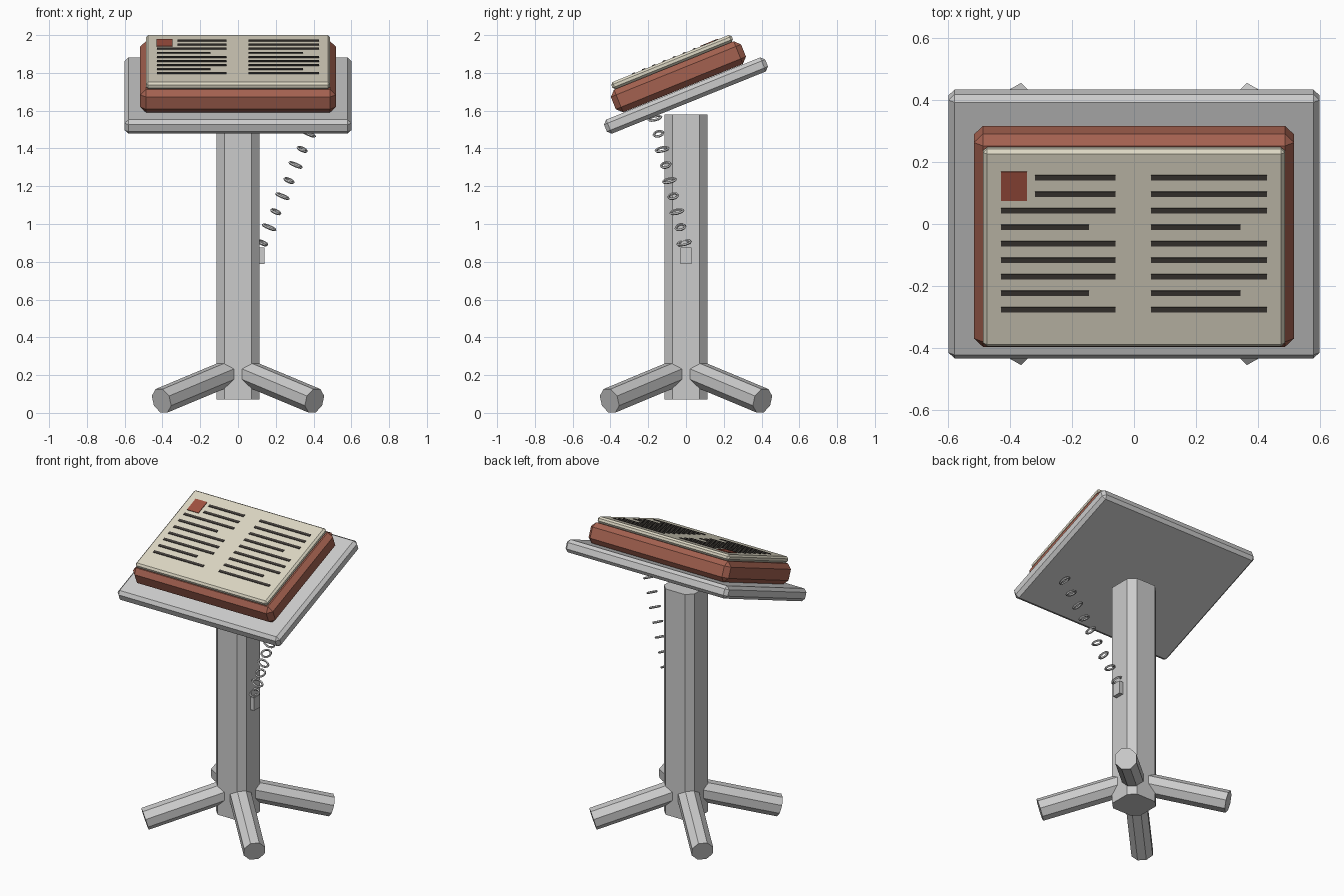
import bpy, bmesh
from math import radians, pi
from mathutils import Matrix, Vector

if "Cube" in bpy.data.objects:
    bpy.data.objects.remove(bpy.data.objects["Cube"])

TILT = Matrix.Translation((0, 0, 1.68)) @ Matrix.Rotation(radians(22), 4, 'X')


def material(name, rgb):
    m = bpy.data.materials.new(name)
    m.diffuse_color = (*rgb, 1)
    m.use_nodes = True
    m.node_tree.nodes["Principled BSDF"].inputs["Base Color"].default_value = m.diffuse_color
    return m


def finish(bm, name, mat=None):
    bmesh.ops.recalc_face_normals(bm, faces=bm.faces)
    me = bpy.data.meshes.new(name)
    bm.to_mesh(me)
    bm.free()
    ob = bpy.data.objects.new(name, me)
    bpy.context.collection.objects.link(ob)
    if mat:
        me.materials.append(mat)
    return ob


def box(name, size, loc, chamfer=0, mat=None, frame=Matrix(), upright_only=False):
    bm = bmesh.new()
    bmesh.ops.create_cube(bm, size=1)
    bmesh.ops.scale(bm, vec=size, verts=bm.verts)
    if chamfer:
        edges = [e for e in bm.edges if not upright_only
                 or abs(e.verts[0].co.z - e.verts[1].co.z) > 0.01]
        bmesh.ops.bevel(bm, geom=edges, offset=chamfer, segments=1,
                        profile=0.5, affect='EDGES')
    bm.transform(frame @ Matrix.Translation(loc))
    return finish(bm, name, mat)


leather = material("cover_red", (0.37, 0.12, 0.08))
paper = material("paper", (0.72, 0.68, 0.55))
ink = material("ink", (0.05, 0.043, 0.038))
red = material("initial_red", (0.35, 0.08, 0.05))

# Column with chamfered corners
box("column", (0.226, 0.226, 1.51), (0, 0, 0.825), 0.042, upright_only=True)

# Four diagonal octagonal legs
for i, (sx, sy) in enumerate([(1, 1), (-1, 1), (-1, -1), (1, -1)]):
    a = Vector((sx * 0.06, sy * 0.06, 0.208))
    b = Vector((sx * 0.405, sy * 0.405, 0.064))
    d = b - a
    bm = bmesh.new()
    bmesh.ops.create_cone(bm, cap_ends=True, segments=8, radius1=0.07,
                          radius2=0.07, depth=d.length)
    bm.transform(Matrix.Translation((a + b) / 2)
                 @ d.to_track_quat('Z', 'Y').to_matrix().to_4x4()
                 @ Matrix.Rotation(pi / 8, 4, 'Z'))
    finish(bm, f"leg_{i + 1}")

# Sloping desk board, book cover and page block
box("desk_board", (1.2, 0.92, 0.08), (0, 0, 0), 0.02, frame=TILT)
box("book_cover", (1.035, 0.743, 0.13), (0, 0, 0.107), 0.03, leather, TILT)
box("page_block", (0.975, 0.688, 0.04), (0, -0.002, 0.192), 0.012, paper, TILT)

# Ruled text bars on both pages and the red square
for i in range(9):
    v = 0.248 - i * 0.0576
    cut = 0.085 if i in (3, 7) else 0
    for side, x0, x1 in (("left", -0.32 if i < 2 else -0.43, -0.06),
                         ("right", 0.055, 0.43)):
        x1 -= cut
        box(f"text_bar_{side}_{i + 1}", (x1 - x0, 0.017, 0.008),
            ((x0 + x1) / 2, v, 0.212), 0, ink, TILT)
box("red_square", (0.085, 0.1, 0.008), (-0.388, 0.218, 0.212), 0, red, TILT)

# Chain bracket on the column
box("chain_bracket", (0.06, 0.06, 0.085), (0.11, 0, 0.832))

# Chain of oval links, alternately turned, rising to the board
start, end = Vector((0.13, -0.01, 0.9)), Vector((0.41, -0.165, 1.56))
turn = Vector((0, 0, 1)).rotation_difference(end - start).to_matrix().to_4x4()
for i in range(9):
    rx, ry = (0.025, 0.034) if i % 2 == 0 else (0.034, 0.025)
    bm = bmesh.new()
    n, m, t = 12, 5, 0.007
    rings = []
    for j in range(n):
        spin = Matrix.Rotation(2 * pi * j / n, 3, 'Z')
        c = spin @ Vector((1, 0, 0))
        ring = []
        for k in range(m):
            o = Matrix.Rotation(2 * pi * k / m, 3, 'Y') @ Vector((t, 0, 0))
            ring.append(bm.verts.new(Vector((c.x * rx, c.y * ry, 0)) + spin @ o))
        rings.append(ring)
    for j in range(n):
        p, q = rings[j], rings[(j + 1) % n]
        for k in range(m):
            bm.faces.new((p[k], q[k], q[(k + 1) % m], p[(k + 1) % m]))
    bm.transform(Matrix.Translation(start.lerp(end, i / 8)) @ turn)
    finish(bm, f"chain_link_{i + 1}")
